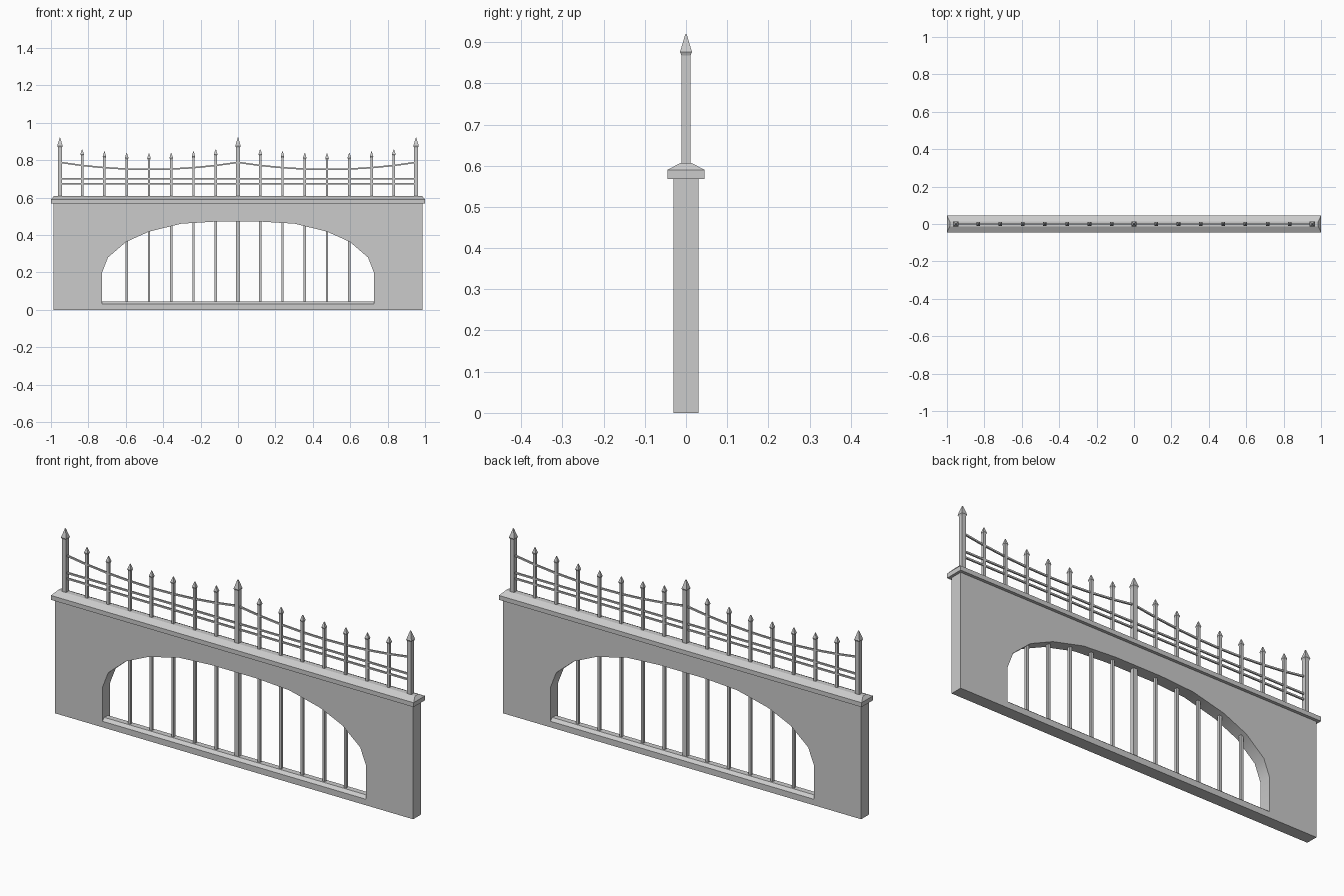
import bpy, bmesh, math

cube = bpy.data.objects.get("Cube")
if cube:
    bpy.data.objects.remove(cube)

grey = bpy.data.materials.new("plain grey")
grey.use_nodes = True
grey.diffuse_color = (0.6, 0.6, 0.6, 1)
grey.node_tree.nodes["Principled BSDF"].inputs["Base Color"].default_value = (0.6, 0.6, 0.6, 1)

SPACING = 0.119
POST_X = SPACING * 8


def finish(name, bm, smooth=False):
    bmesh.ops.recalc_face_normals(bm, faces=bm.faces)
    mesh = bpy.data.meshes.new(name)
    bm.to_mesh(mesh)
    bm.free()
    mesh.materials.append(grey)
    obj = bpy.data.objects.new(name, mesh)
    bpy.context.collection.objects.link(obj)
    if smooth:
        bpy.ops.object.select_all(action='DESELECT')
        obj.select_set(True)
        bpy.context.view_layer.objects.active = obj
        bpy.ops.object.shade_smooth_by_angle(angle=math.radians(30))
    return obj


def stack(name, x, rings):
    """Closed solid from stacked rectangles (half width, half depth, z)."""
    bm = bmesh.new()
    loops = [[bm.verts.new((x + sx * w, sy * d, z))
              for sx, sy in ((-1, -1), (1, -1), (1, 1), (-1, 1))] for w, d, z in rings]
    for low, high in zip(loops, loops[1:]):
        for i in range(4):
            j = (i + 1) % 4
            bm.faces.new((low[i], low[j], high[j], high[i]))
    bm.faces.new(loops[0])
    bm.faces.new(loops[-1])
    return finish(name, bm)


def spear(name, x, bottom, top, half, flare, head):
    """Square bar with a flared, pointed finial."""
    neck = top - head
    stack(name, x, [(half, half, bottom), (half, half, neck - 0.008),
                    (flare, flare, neck), (0.0015, 0.0015, top)])


def rail(name, points, half):
    """Square section bar swept along points in the xz plane."""
    bm = bmesh.new()
    loops = [[bm.verts.new((x, sy * half, z + sz * half))
              for sy, sz in ((-1, -1), (1, -1), (1, 1), (-1, 1))] for x, z in points]
    for a, b in zip(loops, loops[1:]):
        for i in range(4):
            j = (i + 1) % 4
            bm.faces.new((a[i], a[j], b[j], b[i]))
    bm.faces.new(loops[0])
    bm.faces.new(loops[-1])
    finish(name, bm)


def sag(x):
    return 0.75 + 0.038 * ((abs(x) - POST_X / 2) / (POST_X / 2)) ** 2


# Wall with the arched opening
half_arch = [(0.727, 0), (0.727, 0.198), (0.695, 0.28), (0.598, 0.363),
             (0.475, 0.418), (0.304, 0.46), (0.126, 0.471)]
arch = half_arch + [(-x, z) for x, z in reversed(half_arch)]
outline = [(-0.987, 0), (-0.987, 0.57), (0.987, 0.57), (0.987, 0)] + arch
bm = bmesh.new()
face = bm.faces.new([bm.verts.new((x, -0.03, z)) for x, z in outline])
extruded = bmesh.ops.extrude_face_region(bm, geom=[face], use_keep_orig=True)
for v in extruded["geom"]:
    if isinstance(v, bmesh.types.BMVert):
        v.co.y = 0.03
finish("arched_wall", bm, smooth=True)

# Sill and coping
stack("sill", 0, [(0.727, 0.03, 0), (0.727, 0.03, 0.03), (0.727, 0.014, 0.043)])
stack("coping", 0, [(1, 0.045, 0.568), (1, 0.045, 0.59), (0.985, 0.013, 0.607)])

# Main posts
for name, x, bottom in (("right_post", -POST_X, 0.6), ("centre_post", 0, 0.04),
                        ("left_post", POST_X, 0.6)):
    spear(name, x, bottom, 0.92, 0.011, 0.0145, 0.044)

# Slim bars, those over the opening run down to the sill
for k in range(1, 8):
    for side, sign in (("left", 1), ("right", -1)):
        x = sign * k * SPACING
        spear(f"{side}_bar_{k}", x, 0.04 if k < 6 else 0.6, sag(x) + 0.086, 0.0065, 0.0095, 0.026)

# Horizontal and sagging rails
for name, z in (("lower_rail", 0.673), ("middle_rail", 0.701)):
    rail(name, [(-POST_X, z), (POST_X, z)], 0.004)
rail("sagging_rail", [(k * SPACING, sag(k * SPACING)) for k in range(-8, 9)], 0.004)
